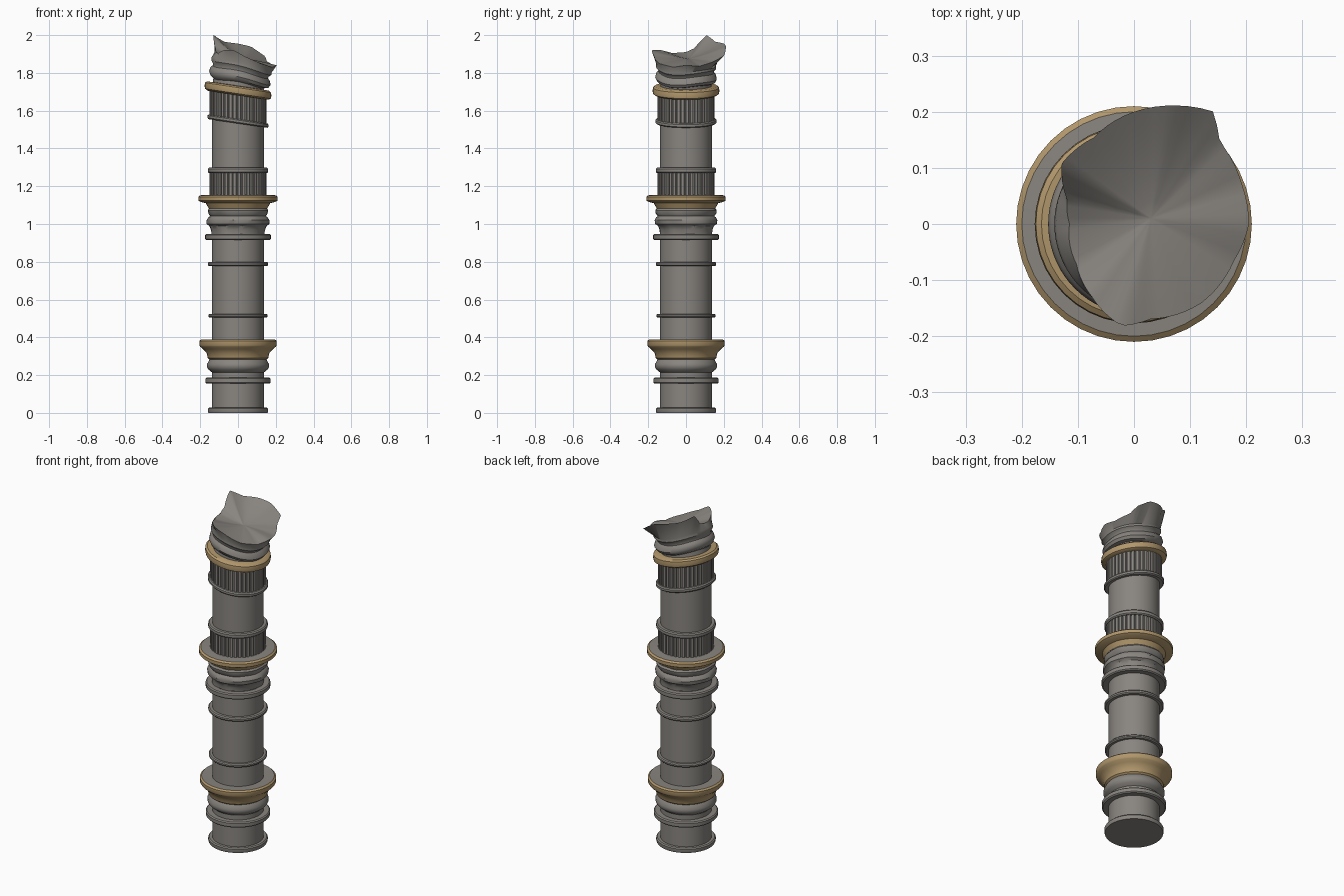
import bpy, bmesh, math

if "Cube" in bpy.data.objects:
    bpy.data.objects.remove(bpy.data.objects["Cube"])

TAU = 2 * math.pi


def material(name, rgb):
    m = bpy.data.materials.new(name)
    m.diffuse_color = (*rgb, 1)
    m.use_nodes = True
    m.node_tree.nodes["Principled BSDF"].inputs["Base Color"].default_value = m.diffuse_color
    return m


STONE = material("grey stone", (0.25, 0.235, 0.215))
GOLD = material("dull gold", (0.44, 0.31, 0.15))


def lean(x, z):
    """The upper part of the column sags towards +x."""
    t = min(max((z - 1.46) / 0.08, 0), 1)
    return z - 0.15 * x * t * t * (3 - 2 * t)


def loft(name, rings, mat, cap_bottom=False, cap_top=False, angle=35):
    """Skin a list of closed point rings."""
    bm = bmesh.new()
    rows = [[bm.verts.new(p) for p in ring] for ring in rings]
    n = len(rows[0])
    for a, b in zip(rows, rows[1:]):
        for i in range(n):
            j = (i + 1) % n
            bm.faces.new((a[i], a[j], b[j], b[i]))
    if cap_bottom:
        bm.faces.new(rows[0][::-1])
    if cap_top:
        bm.faces.new(rows[-1])
    me = bpy.data.meshes.new(name)
    bm.to_mesh(me)
    bm.free()
    me.materials.append(mat)
    ob = bpy.data.objects.new(name, me)
    bpy.context.collection.objects.link(ob)
    bpy.ops.object.select_all(action='DESELECT')
    ob.select_set(True)
    bpy.context.view_layer.objects.active = ob
    bpy.ops.object.shade_smooth_by_angle(angle=math.radians(angle))
    return ob


def lathe(name, profile, mat=STONE, n=40, wear=0.0, **kw):
    rings = []
    for r, z in profile:
        ring = []
        for i in range(n):
            a = TAU * i / n
            q = r + wear * math.sin(5 * a + 40 * z) * math.cos(3 * a)
            x, y = q * math.cos(a), q * math.sin(a)
            ring.append((x, y, lean(x, z)))
        rings.append(ring)
    return loft(name, rings, mat, **kw)


def collar(r, z0, z1, inner=0.138):
    """Profile points of a rounded collar on the shaft."""
    e = min(0.006, (z1 - z0) * 0.3)
    return [(inner, z0), (r - e, z0), (r, z0 + e), (r, z1 - e), (r - e, z1), (inner, z1)]


def fluted(name, z0, z1, r=0.15, depth=0.009, ribs=40):
    """Band of upright ribs with narrow slots."""
    rings = []
    for z in (z0, z1):
        ring = []
        for i in range(ribs):
            for f, d in ((0, 0), (0.6, 0), (0.7, depth), (0.9, depth)):
                a = TAU * (i + f) / ribs
                x, y = (r - d) * math.cos(a), (r - d) * math.sin(a)
                ring.append((x, y, lean(x, z)))
        rings.append(ring)
    loft(name, rings, STONE, angle=25)


# Lower column: foot, collar and bulge below the first gold flange
lathe("base_section", [(0.157, 0)] + collar(0.16, 0.004, 0.028)[2:] + collar(0.173, 0.155, 0.187)
      + [(0.138, 0.215), (0.155, 0.228), (0.164, 0.242), (0.164, 0.258), (0.155, 0.275), (0.15, 0.282)],
      cap_bottom=True)
lathe("lower_gold_flange", [(0.15, 0.282), (0.16, 0.29), (0.165, 0.315), (0.185, 0.338), (0.2, 0.35),
      (0.205, 0.358), (0.205, 0.38), (0.196, 0.388)], GOLD)

# Middle column with thin collars
lathe("middle_section", [(0.196, 0.388), (0.138, 0.386)] + collar(0.157, 0.505, 0.524)
      + collar(0.16, 0.778, 0.8) + collar(0.174, 0.915, 0.948))
lathe("middle_bulge", [(0.138, 0.948), (0.14, 0.97), (0.148, 0.99), (0.163, 1.0), (0.166, 1.02),
      (0.158, 1.036), (0.15, 1.042), (0.16, 1.055), (0.163, 1.072), (0.155, 1.082)], wear=0.004)
lathe("middle_gold_flange", [(0.155, 1.082), (0.162, 1.095), (0.17, 1.11), (0.2, 1.118), (0.21, 1.124),
      (0.21, 1.144), (0.2, 1.152)], GOLD)
lathe("flange_top", [(0.2, 1.152), (0.145, 1.155)])
fluted("lower_fluted_band", 1.154, 1.272)

# Upper column, starting to sag
lathe("upper_section", [(0.14, 1.27)] + collar(0.16, 1.27, 1.298)
      + [(0.138, z) for z in (1.44, 1.48, 1.51)] + collar(0.162, 1.532, 1.556))
fluted("upper_fluted_band", 1.556, 1.685)
lathe("upper_gold_ring", [(0.14, 1.68), (0.162, 1.682), (0.174, 1.69), (0.177, 1.705), (0.175, 1.722),
      (0.165, 1.73), (0.13, 1.732)], GOLD)

# Broken top: angle, radius, height of the torn rim
RIM = [(0, .205, 1.84), (20, .205, 1.835), (44, .212, 1.86), (55, .245, 1.89), (72, .222, 1.94),
       (90, .2, 1.955), (115, .17, 1.965), (140, .168, 2.0), (160, .127, 1.93), (180, .115, 1.91),
       (215, .125, 1.905), (240, .15, 1.92), (263, .183, 1.92), (280, .172, 1.89),
       (310, .185, 1.85), (340, .19, 1.83), (360, .205, 1.84)]


def rim_point(deg):
    for (a0, r0, z0), (a1, r1, z1) in zip(RIM, RIM[1:]):
        if a0 <= deg <= a1:
            t = (deg - a0) / (a1 - a0)
            r, a = r0 + (r1 - r0) * t, math.radians(deg)
            return (r * math.cos(a), r * math.sin(a), z0 + (z1 - z0) * t)


ANGLES = range(0, 360, 5)
rings = []
for cx, r, z, s in ((0, .135, 1.725, .15), (.005, .135, 1.748, .19), (.008, .154, 1.757, .21),
                    (.01, .163, 1.775, .22), (.01, .158, 1.795, .22), (.012, .146, 1.808, .23),
                    (.015, .148, 1.82, .24), (.018, .16, 1.835, .25), (.02, .158, 1.85, .27)):
    ring = []
    for d in ANGLES:
        a = math.radians(d)
        x = cx + r * math.cos(a)
        ring.append((x, r * math.sin(a), z - s * x + 0.005 * math.sin(3 * a)))
    rings.append(ring)
rim = [rim_point(d) for d in ANGLES]
rings.append(rim)
# torn surface sinking towards the middle
cx, cy, cz = 0.03, 0.01, 1.875
for t in (0.85, 0.65, 0.4, 0.15, 0.02):
    rings.append([(cx + (x - cx) * t, cy + (y - cy) * t, cz + (z - cz) * t ** 1.35) for x, y, z in rim])
loft("broken_top", rings, STONE, cap_top=True, angle=40)
